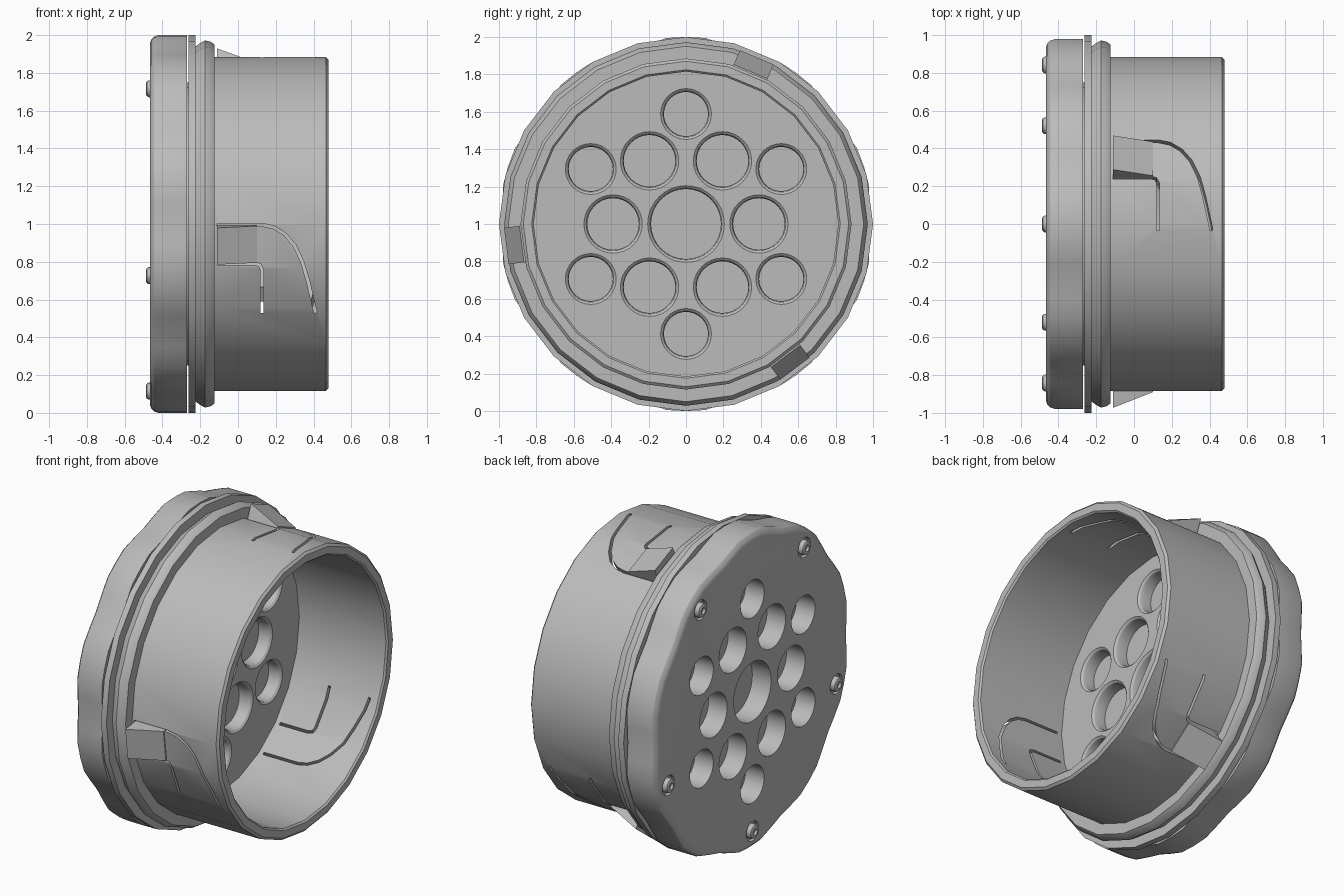
import bpy, bmesh, math
from mathutils import Matrix, Vector

cube = bpy.data.objects.get("Cube")
if cube:
    bpy.data.objects.remove(cube, do_unlink=True)

grey = bpy.data.materials.new("plain_grey")
grey.use_nodes = True
grey.diffuse_color = (0.5, 0.5, 0.5, 1)
grey.node_tree.nodes["Principled BSDF"].inputs["Base Color"].default_value = (0.5, 0.5, 0.5, 1)

AXIS_Z = 1.0


def finish(name, bm):
    bmesh.ops.remove_doubles(bm, verts=bm.verts, dist=1e-5)
    bmesh.ops.recalc_face_normals(bm, faces=bm.faces)
    mesh = bpy.data.meshes.new(name)
    bm.to_mesh(mesh)
    bm.free()
    mesh.materials.append(grey)
    obj = bpy.data.objects.new(name, mesh)
    bpy.context.collection.objects.link(obj)
    return obj


def lathe(bm, profile, sides, y=0.0, z=0.0, shape=lambda a: 1.0):
    """Spin (x, radius) points about an axis along x; ends close on the axis."""
    rings = []
    for x, r in profile:
        ring = []
        for i in range(sides):
            a = math.pi / 2 + math.tau * i / sides
            k = r * shape(a)
            ring.append(bm.verts.new((x, y + k * math.cos(a), AXIS_Z + z + k * math.sin(a))))
        rings.append(ring)
    for p, q in zip(rings, rings[1:]):
        for i in range(sides):
            j = (i + 1) % sides
            bm.faces.new((p[i], p[j], q[j], q[i]))
    bm.faces.new(rings[0])
    bm.faces.new(rings[-1])


def turned(name, profile, sides, **kw):
    bm = bmesh.new()
    lathe(bm, profile, sides, **kw)
    return finish(name, bm)


def activate(obj):
    bpy.ops.object.select_all(action='DESELECT')
    obj.select_set(True)
    bpy.context.view_layer.objects.active = obj


def cut(obj, cutter):
    activate(obj)
    mod = obj.modifiers.new("cut", 'BOOLEAN')
    mod.operation = 'DIFFERENCE'
    mod.solver = 'EXACT'
    mod.object = cutter
    bpy.ops.object.modifier_apply(modifier=mod.name)


def polar(r, degrees):
    a = math.radians(degrees)
    return r * math.cos(a), r * math.sin(a)


# Ventilation holes: a centre one and two rings of six, flared on the inner floor
holes = [(0, 0, 0.187)]
for k in range(6):
    holes.append((*polar(0.39, 60 * k), 0.138))
    holes.append((*polar(0.588, 30 + 60 * k), 0.118))
bm = bmesh.new()
for y, z, r in holes:
    lathe(bm, [(-0.6, r), (-0.17, r), (-0.15, r + 0.006), (-0.14, r + 0.018), (-0.1, r + 0.018)], 32, y=y, z=z)
hole_cutter = finish("hole_cutter", bm)

# Round recesses for the five screws
screw_spots = [polar(0.885, 54 + 72 * k) for k in range(5)]
bm = bmesh.new()
for y, z in screw_spots:
    lathe(bm, [(-0.6, 0.062), (-0.445, 0.062)], 20, y=y, z=z)
recess_cutter = finish("recess_cutter", bm)


# Front plate with ten shallow grip scallops
def scallop(a):
    wave = 0.5 + 0.5 * math.cos(10 * (a - math.pi / 2))
    return 0.97 + 0.03 * min(1.0, 1.5 * wave)


front_plate = turned("front_plate", [(-0.466, 0.955), (-0.46, 0.975), (-0.445, 0.992),
                                     (-0.42, 1.0), (-0.271, 1.0)], 60, shape=scallop)
cut(front_plate, hole_cutter)
cut(front_plate, recess_cutter)

# Inner membrane hub and thin sealing disc
membrane = turned("membrane", [(-0.335, 0.75), (-0.24, 0.75)], 24)
sealing_disc = turned("sealing_disc", [(-0.262, 1.0), (-0.224, 1.0)], 24)

# Body: rounded collar, open tube and perforated floor
body = turned("body", [(-0.224, 0.94), (-0.205, 0.955), (-0.175, 0.972), (-0.145, 0.965),
                       (-0.124, 0.95), (-0.124, 0.885), (0.465, 0.885), (0.478, 0.87),
                       (0.478, 0.825), (0.468, 0.815), (-0.14, 0.815)], 24)
cut(body, hole_cutter)


# Slits that free the spring latches, drawn in the x-z plane and cut through the wall
def ribbon(bm, path, width, spin):
    pts = [Vector(p) for p in path]
    left, right = [], []
    for i, p in enumerate(pts):
        d = (pts[min(i + 1, len(pts) - 1)] - pts[max(i - 1, 0)]).normalized()
        n = Vector((-d.y, d.x)) * width / 2
        left.append(p + n)
        right.append(p - n)
    outline = left + right[::-1]
    near = [bm.verts.new(spin @ Vector((p.x, -1.1, p.y))) for p in outline]
    far = [bm.verts.new(spin @ Vector((p.x, -0.5, p.y))) for p in outline]
    n, m = len(outline), len(pts)
    for i in range(n):
        j = (i + 1) % n
        bm.faces.new((near[i], near[j], far[j], far[i]))
    for i in range(m - 1):
        for side in (near, far):
            bm.faces.new((side[i], side[i + 1], side[n - 2 - i], side[n - 1 - i]))


upper_slit = [(-0.11, -0.005), (0.13, -0.005), (0.19, -0.018), (0.25, -0.055), (0.3, -0.115),
              (0.34, -0.2), (0.37, -0.3), (0.41, -0.47)]
lower_slit = [(-0.11, -0.21), (0.09, -0.21), (0.115, -0.218), (0.127, -0.24), (0.127, -0.47)]
spins = [Matrix.Translation((0, 0, AXIS_Z)) @ Matrix.Rotation(math.radians(120 * k), 4, 'X') for k in range(3)]
for spin in spins:
    for path in (upper_slit, lower_slit):
        bm = bmesh.new()
        ribbon(bm, path, 0.016, spin)
        slit_cutter = finish("slit_cutter", bm)
        cut(body, slit_cutter)
        bpy.data.objects.remove(slit_cutter, do_unlink=True)

# Wedge-shaped latch teeth on the three springs
parts = [front_plate, membrane, sealing_disc, body]
for k, spin in enumerate(spins):
    bm = bmesh.new()
    tilt = spin @ Matrix.Rotation(math.radians(7), 4, 'X')
    ends = [[bm.verts.new(tilt @ Vector((x, y, t))) for x, y in
             ((-0.11, -0.85), (-0.11, -0.968), (0.1, -0.885), (0.1, -0.85))] for t in (-0.098, 0.098)]
    for i in range(4):
        j = (i + 1) % 4
        bm.faces.new((ends[0][i], ends[0][j], ends[1][j], ends[1][i]))
    bm.faces.new(ends[0])
    bm.faces.new(ends[1])
    parts.append(finish(f"latch_tooth_{k + 1}", bm))

# Screws with a small socket
for k, (y, z) in enumerate(screw_spots):
    parts.append(turned(f"screw_{k + 1}", [(-0.43, 0.045), (-0.472, 0.045), (-0.482, 0.04), (-0.487, 0.03),
                                           (-0.487, 0.02), (-0.472, 0.018)], 18, y=y, z=z))

for cutter in (hole_cutter, recess_cutter):
    bpy.data.objects.remove(cutter, do_unlink=True)
for obj in parts:
    activate(obj)
    bpy.ops.object.shade_smooth_by_angle(angle=math.radians(28))
